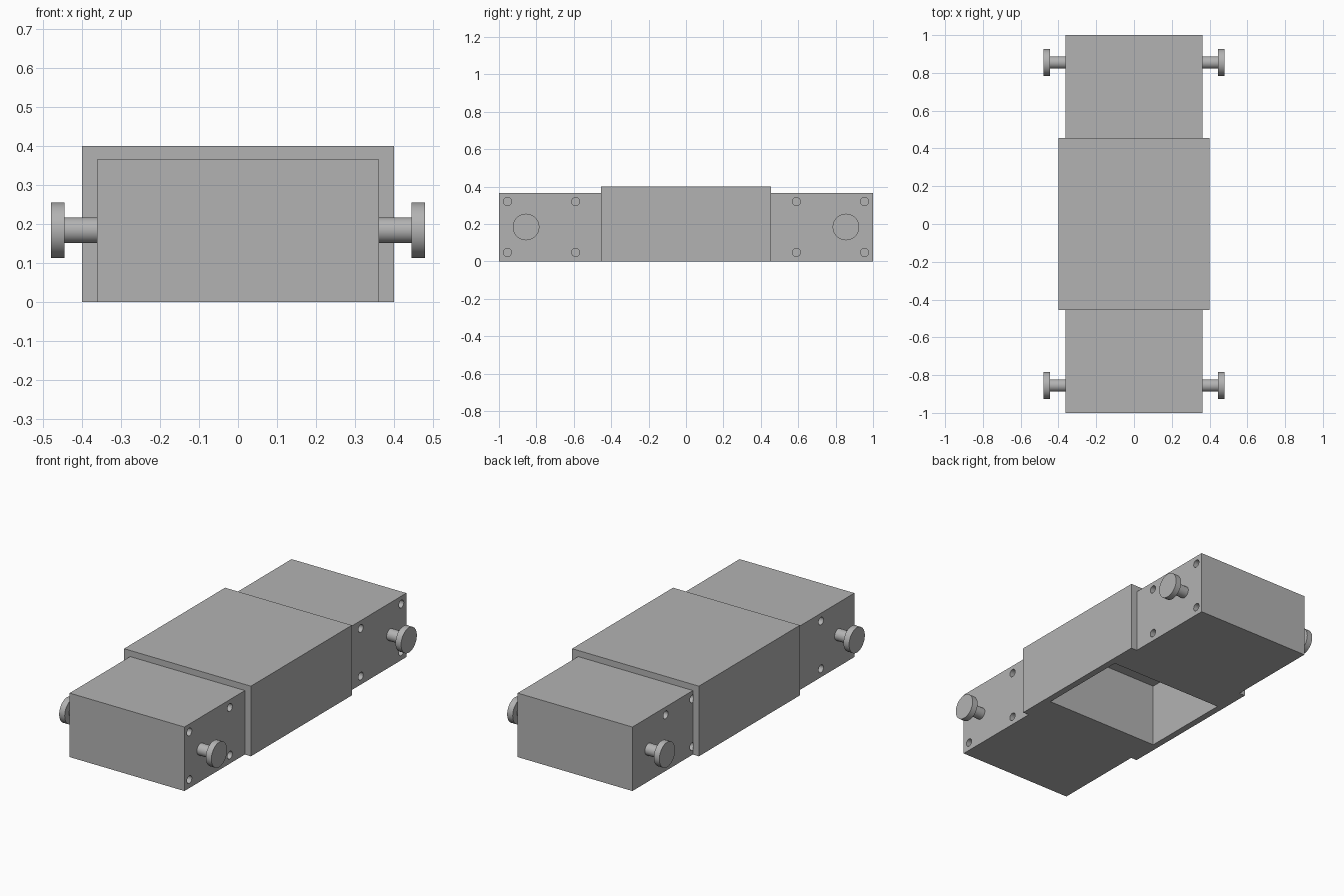
import bpy, bmesh
from math import pi, radians
from mathutils import Matrix, Vector

if "Cube" in bpy.data.objects:
    bpy.data.objects.remove(bpy.data.objects["Cube"])

grey = bpy.data.materials.new("plain_grey")
grey.use_nodes = True
colour = (0.45, 0.45, 0.45, 1)
grey.diffuse_color = colour
grey.node_tree.nodes["Principled BSDF"].inputs["Base Color"].default_value = colour

INNER, OUTER = 0.362, 0.4       # half widths of the blocks and the sleeve
BLOCK_TOP, SLEEVE_TOP = 0.365, 0.4
SLEEVE_END, BLOCK_IN = 0.455, 0.27


def finish(name, bm):
    bmesh.ops.recalc_face_normals(bm, faces=bm.faces)
    mesh = bpy.data.meshes.new(name)
    bm.to_mesh(mesh)
    bm.free()
    mesh.materials.append(grey)
    ob = bpy.data.objects.new(name, mesh)
    bpy.context.collection.objects.link(ob)
    return ob


def activate(ob):
    bpy.ops.object.select_all(action='DESELECT')
    ob.select_set(True)
    bpy.context.view_layer.objects.active = ob


def add_rod(bm, x0, x1, y, z, radius, sides):
    """Cylinder lying along x."""
    place = Matrix.Translation(((x0 + x1) / 2, y, z)) @ Matrix.Rotation(pi / 2, 4, 'Y')
    bmesh.ops.create_cone(bm, cap_ends=True, segments=sides, radius1=radius,
                          radius2=radius, depth=abs(x1 - x0), matrix=place)


# Sleeve: an upside-down U section, open underneath
bm = bmesh.new()
section = [(-OUTER, 0), (-OUTER, SLEEVE_TOP), (OUTER, SLEEVE_TOP), (OUTER, 0),
           (INNER, 0), (INNER, BLOCK_TOP), (-INNER, BLOCK_TOP), (-INNER, 0)]
face = bm.faces.new([bm.verts.new((x, -SLEEVE_END, z)) for x, z in section])
extruded = bmesh.ops.extrude_face_region(bm, geom=[face])["geom"]
bmesh.ops.translate(bm, vec=Vector((0, 2 * SLEEVE_END, 0)),
                    verts=[v for v in extruded if isinstance(v, bmesh.types.BMVert)])
finish("sleeve", bm)

for end, ysign in (("front", -1), ("back", 1)):
    # End block, sliding into the sleeve
    bm = bmesh.new()
    size = Matrix.Diagonal((2 * INNER, 1 - BLOCK_IN, BLOCK_TOP, 1))
    centre = Matrix.Translation((0, ysign * (1 + BLOCK_IN) / 2, BLOCK_TOP / 2))
    bmesh.ops.create_cube(bm, size=1, matrix=centre @ size)
    block = finish(end + "_block", bm)

    # Blind screw holes in both sides
    bm = bmesh.new()
    for xsign, rows in ((1, (0.955, 0.59)), (-1, (0.70, 0.46))):
        for y in rows:
            for z in (0.048, 0.32):
                add_rod(bm, xsign * 0.3, xsign * 0.39, ysign * y, z, 0.022, 24)
    cutter = finish("hole_cutter", bm)
    cutter.hide_render = True
    cut = block.modifiers.new("holes", 'BOOLEAN')
    cut.object, cut.operation, cut.solver = cutter, 'DIFFERENCE', 'EXACT'
    activate(block)
    bpy.ops.object.modifier_apply(modifier=cut.name)
    bpy.data.objects.remove(cutter)
    bpy.ops.object.shade_smooth_by_angle(angle=radians(30))

    # Round knobs on short shafts
    for side, xsign in (("left", 1), ("right", -1)):
        bm = bmesh.new()
        add_rod(bm, xsign * 0.35, xsign * 0.446, ysign * 0.855, 0.184, 0.033, 32)
        add_rod(bm, xsign * 0.445, xsign * 0.48, ysign * 0.855, 0.184, 0.071, 48)
        activate(finish(f"{end}_{side}_knob", bm))
        bpy.ops.object.shade_smooth_by_angle(angle=radians(30))
